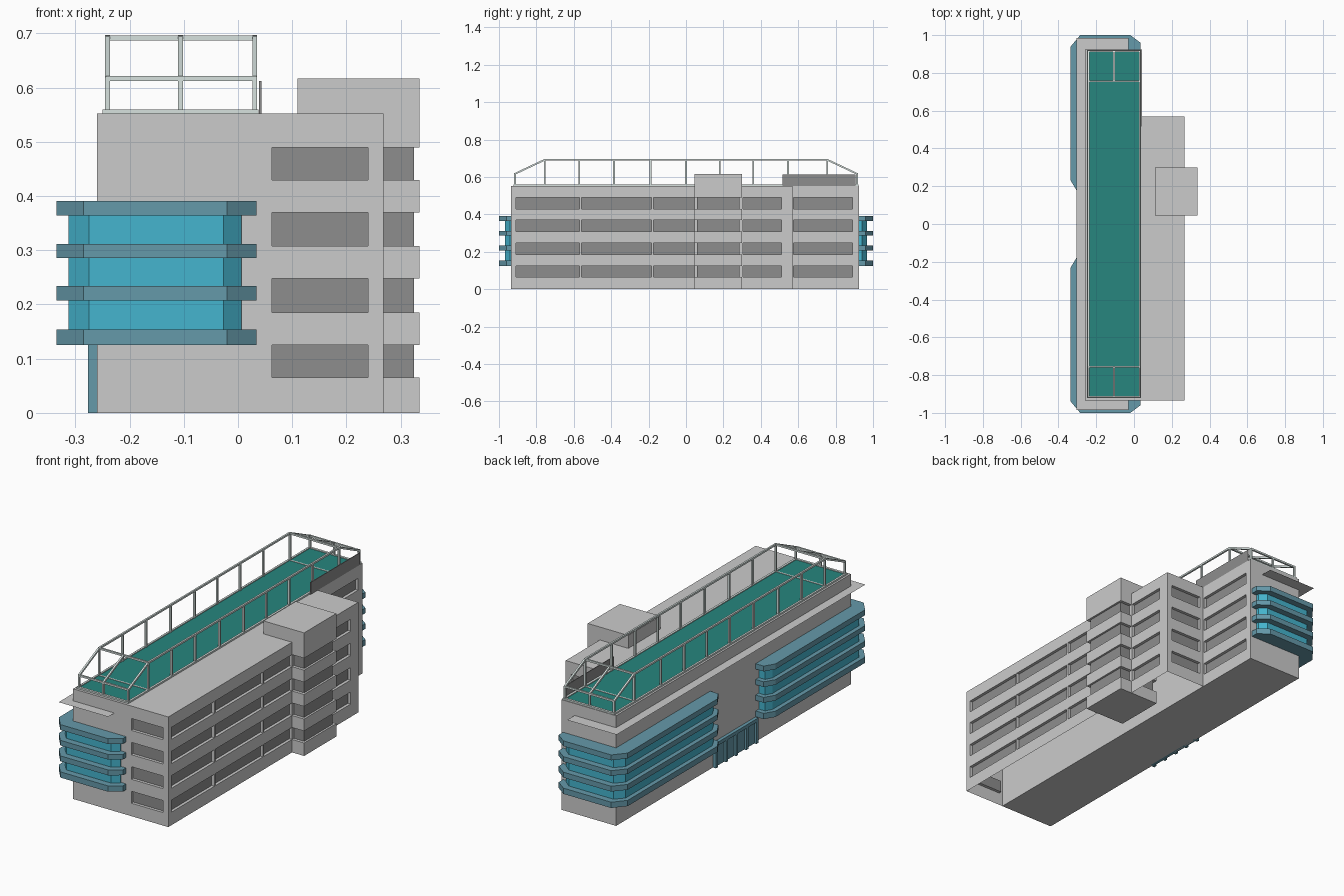
import bpy, bmesh
from mathutils import Vector

if "Cube" in bpy.data.objects:
    bpy.data.objects.remove(bpy.data.objects["Cube"])


def mat(name, r, g, b):
    m = bpy.data.materials.new(name)
    m.diffuse_color = (r, g, b, 1)
    m.use_nodes = True
    m.node_tree.nodes["Principled BSDF"].inputs["Base Color"].default_value = m.diffuse_color
    return m


WALL = mat("wall_grey", .62, .62, .62)
DARK = mat("window_grey", .27, .27, .27)
SLAB = mat("slab_blue", .13, .32, .40)
GLASS = mat("glass_blue", .06, .46, .62)
TURF = mat("turf_teal", .02, .24, .21)
RAIL = mat("rail_pale", .68, .76, .74)


def finish(bm, name, mats, recalc=True):
    if recalc:
        bmesh.ops.recalc_face_normals(bm, faces=bm.faces[:])
    me = bpy.data.meshes.new(name)
    bm.to_mesh(me)
    bm.free()
    for m in mats:
        me.materials.append(m)
    ob = bpy.data.objects.new(name, me)
    bpy.context.collection.objects.link(ob)
    return ob


def add_prism(bm, pts, z0, z1):
    lo = [bm.verts.new((x, y, z0)) for x, y in pts]
    hi = [bm.verts.new((x, y, z1)) for x, y in pts]
    n = len(pts)
    bm.faces.new(lo[::-1])
    bm.faces.new(hi)
    for i in range(n):
        j = (i + 1) % n
        bm.faces.new((lo[i], lo[j], hi[j], hi[i]))


def rect(x0, x1, y0, y1):
    return [(x0, y0), (x1, y0), (x1, y1), (x0, y1)]


def boxes(name, m, specs):
    bm = bmesh.new()
    for x0, x1, y0, y1, z0, z1 in specs:
        add_prism(bm, rect(x0, x1, y0, y1), z0, z1)
    return finish(bm, name, [m])


ROWS = [(.065, .125), (.185, .248), (.308, .37), (.43, .49)]
H = .552


def add_facade(bm, p0, p1, spans, depth=.015):
    """Wall from p0 to p1 with recessed windows at every span and row."""
    p0, p1 = Vector((*p0, 0)), Vector((*p1, 0))
    d = (p1 - p0).normalized()
    inward = Vector((-d.y, d.x, 0)) * depth
    us = [0] + [u for s in spans for u in s] + [(p1 - p0).length]
    zs = [0] + [z for r in ROWS for z in r] + [H] if spans else [0, H]

    def quad(c, mi=0):
        bm.faces.new([bm.verts.new(v) for v in c]).material_index = mi

    for i in range(len(us) - 1):
        for k in range(len(zs) - 1):
            c = [p0 + d * u + Vector((0, 0, z)) for u, z in
                 rect(us[i], us[i + 1], zs[k], zs[k + 1])]
            if i % 2 and k % 2:
                b = [v + inward for v in c]
                quad(b, 1)
                for a in range(4):
                    e = (a + 1) % 4
                    quad((c[a], c[e], b[e], b[a]))
            else:
                quad(c)


def block(name, foot, walls, floor):
    bm = bmesh.new()
    for i, spans in walls.items():
        add_facade(bm, foot[i], foot[(i + 1) % 4], spans)
    bm.faces.new([bm.verts.new((x, y, H)) for x, y in foot])
    if floor:
        bm.faces.new([bm.verts.new((x, y, 0)) for x, y in foot[::-1]])
    bmesh.ops.remove_doubles(bm, verts=bm.verts[:], dist=1e-5)
    return finish(bm, name, [WALL, DARK], False)


# main block and the open-bottomed wing beside it
Y0, Y1 = -.935, .925
block("main_block", rect(-.26, .043, Y0, Y1),
      {0: [], 1: [(.575 - Y0, .89 - Y0)], 2: [], 3: []}, True)
ys = [(-.91, -.57), (-.56, -.185), (-.175, .045), (.305, .51)]
block("wing", rect(.043, .268, Y0, .57),
      {0: [(.02, .197)], 1: [(a - Y0, b - Y0) for a, b in ys], 2: [(.03, .205)]}, False)

# stair tower: dark core with projecting wall bands
levels = [0] + [z for r in ROWS for z in r] + [.617]
boxes("tower_core", DARK, [(.12, .325, .06, .285, .01, .6)])
boxes("tower_bands", WALL, [(.11, .335, .045, .30, levels[i], levels[i + 1])
                            for i in range(0, len(levels), 2)])

# corner bays wrapping both ends of the left side
slab_pts = [(-.25, .18), (-.305, .18), (-.335, .23), (-.335, .94), (-.285, 1.0),
            (-.02, 1.0), (.034, .96), (.034, .91), (-.25, .91)]
glass_pts = [(-.25, .205), (-.295, .205), (-.313, .24), (-.313, .925), (-.275, .967),
             (-.027, .967), (.006, .94), (.006, .91), (-.25, .91)]
for s, side in ((-1, "front"), (1, "back")):
    bm = bmesh.new()
    for z0, z1 in ((.125, .154), (.207, .234), (.286, .312), (.364, .391)):
        add_prism(bm, [(x, y * s) for x, y in slab_pts], z0, z1)
    finish(bm, side + "_bay_slabs", [SLAB])
    bm = bmesh.new()
    add_prism(bm, [(x, y * s) for x, y in glass_pts], .14, .38)
    finish(bm, side + "_bay_glass", [GLASS])

# thin canopy sheet above the bays
bm = bmesh.new()
outline = [(-.255, -.93), (-.03, -.93), (-.03, -.985), (-.305, -.985),
           (-.305, .985), (-.03, .985), (-.03, .92), (-.255, .92)]
bm.faces.new([bm.verts.new((x, y, .492)) for x, y in outline])
finish(bm, "canopy_sheet", [WALL])

# entrance doors between the bays
boxes("entrance_glass", SLAB, [(-.266, -.25, -.17, .15, 0, .12)])
boxes("entrance_frames", SLAB,
      [(-.277, -.25, y - .008, y + .008, 0, .125) for y in (-.17, -.09, -.01, .07, .15)]
      + [(-.277, -.25, -.178, .158, .108, .125)])

# roof court with pale kerb, and the thin screen behind it
boxes("court_turf", TURF, [(-.24, .027, -.91, .91, .545, .556)])
boxes("court_kerb", RAIL, [(-.25, -.24, -.922, .922, .545, .56), (.027, .038, -.922, .922, .545, .56),
                           (-.24, .027, -.922, -.91, .545, .56), (-.24, .027, .91, .922, .545, .56)])
boxes("roof_screen", DARK, [(.039, .043, .515, .905, .545, .612)])


# cage of square bars around the court
def add_bar(bm, a, b, t=.009):
    a, b = Vector(a), Vector(b)
    d = b - a
    m = Vector((a + b) / 2)
    r = bmesh.ops.create_cube(bm, size=1)
    q = d.to_track_quat('Z', 'Y')
    for v in r["verts"]:
        v.co = m + q @ Vector((v.co.x * t, v.co.y * t, v.co.z * (d.length + t * .6)))


bm = bmesh.new()
XL, XM, XR, TOP, MID, YT, YE = -.241, -.106, .031, .692, .617, .755, .914
for x in (XL, XR):
    add_bar(bm, (x, -YT, TOP), (x, YT, TOP))
    for y in (-YT, -.57, -.385, -.19, 0, .18, .36, .545, YT):
        add_bar(bm, (x, y, .55), (x, y, TOP))
for s in (-1, 1):
    add_bar(bm, (XL, YT * s, TOP), (XR, YT * s, TOP))
    add_bar(bm, (XL, YE * s, MID), (XR, YE * s, MID))
    for x in (XL, XM, XR):
        add_bar(bm, (x, YE * s, .55), (x, YE * s, MID))
        add_bar(bm, (x, YE * s, MID), (x, YT * s, TOP))
finish(bm, "court_railing", [RAIL])
boxes("court_lines", RAIL, [(-.24, .027, y - .004, y + .004, .55, .558) for y in (-.755, .755)])
